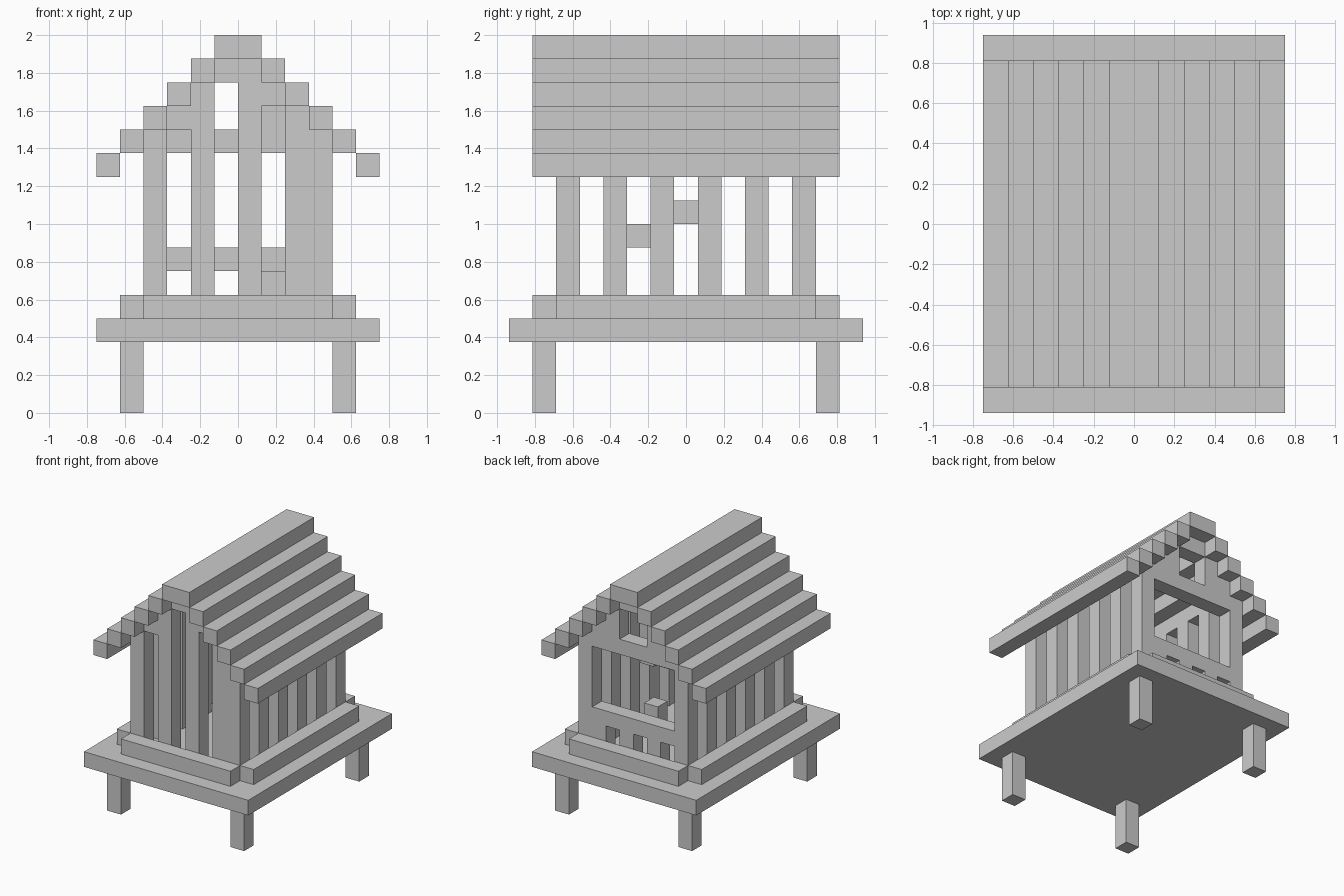
import bpy

if "Cube" in bpy.data.objects:
    bpy.data.objects.remove(bpy.data.objects["Cube"])

U = 0.125  # one block


def box(name, x0, x1, y0, y1, z0, z1):
    bpy.ops.mesh.primitive_cube_add(size=1, location=((x0 + x1) / 2 * U, (y0 + y1) / 2 * U, (z0 + z1) / 2 * U))
    ob = bpy.context.object
    ob.name = name
    ob.scale = ((x1 - x0) * U, (y1 - y0) * U, (z1 - z0) * U)
    bpy.ops.object.transform_apply(location=False, rotation=False, scale=True)
    return ob


def box_pair(name, x0, x1, *rest):
    """Box plus its mirror image across x = 0."""
    box(name + "_right", x0, x1, *rest)
    box(name + "_left", -x1, -x0, *rest)


# Platform and legs
box("platform", -6, 6, -7.5, 7.5, 3, 4)
for y in (-6.5, 5.5):
    box_pair("leg", 4, 5, y, y + 1, 0, 3)

# Sill beams with open corners
box("front_sill", -4, 4, -6.5, -5.5, 4, 5)
box("back_sill", -4, 4, 5.5, 6.5, 4, 5)
box_pair("side_sill", 4, 5, -5.5, 5.5, 4, 5)

# Side wall posts, including the corners
for y in (-5.5, -3.5, -1.5, 0.5, 2.5, 4.5):
    box_pair("side_post", 3, 4, y, y + 1, 4, 12)

# Front planks, reaching up to the stepped roof
for x, top in ((-2, 14), (0, 15), (2, 13)):
    box("front_plank", x, x + 1, -5.5, -4.5, 4, top)
box("front_gable_left", -3, -2, -5.5, -4.5, 12, 13)
box("front_gable_top", -1, 0, -5.5, -4.5, 14, 15)
box("front_gable_right", 1, 2, -5.5, -4.5, 13, 14)

# Back wall: low planks, rail, lintel and gable around the window openings
for x in (-2, 0, 2):
    box("back_plank", x, x + 1, 4.5, 5.5, 4, 6)
box("back_rail", -3, 3, 4.5, 5.5, 6, 7)
box("back_lintel", -3, 3, 4.5, 5.5, 11, 12)
box_pair("back_gable_outer", 2, 3, 4.5, 5.5, 12, 13)
box_pair("back_gable_inner", 1, 2, 4.5, 5.5, 12, 14)
box("back_gable_top", -1, 1, 4.5, 5.5, 14, 15)

# Small stepped perch inside
box("inner_block", 1, 2, 0.5, 1.5, 4, 6)
box("inner_step_low", 2, 3, -2.5, -1.5, 7, 8)
box("inner_step_high", 2, 3, -0.5, 0.5, 8, 9)

# Stepped roof
box("roof_ridge", -1, 1, -6.5, 6.5, 15, 16)
for i in range(1, 6):
    box_pair("roof_beam", i, i + 1, -6.5, 6.5, 15 - i, 16 - i)
